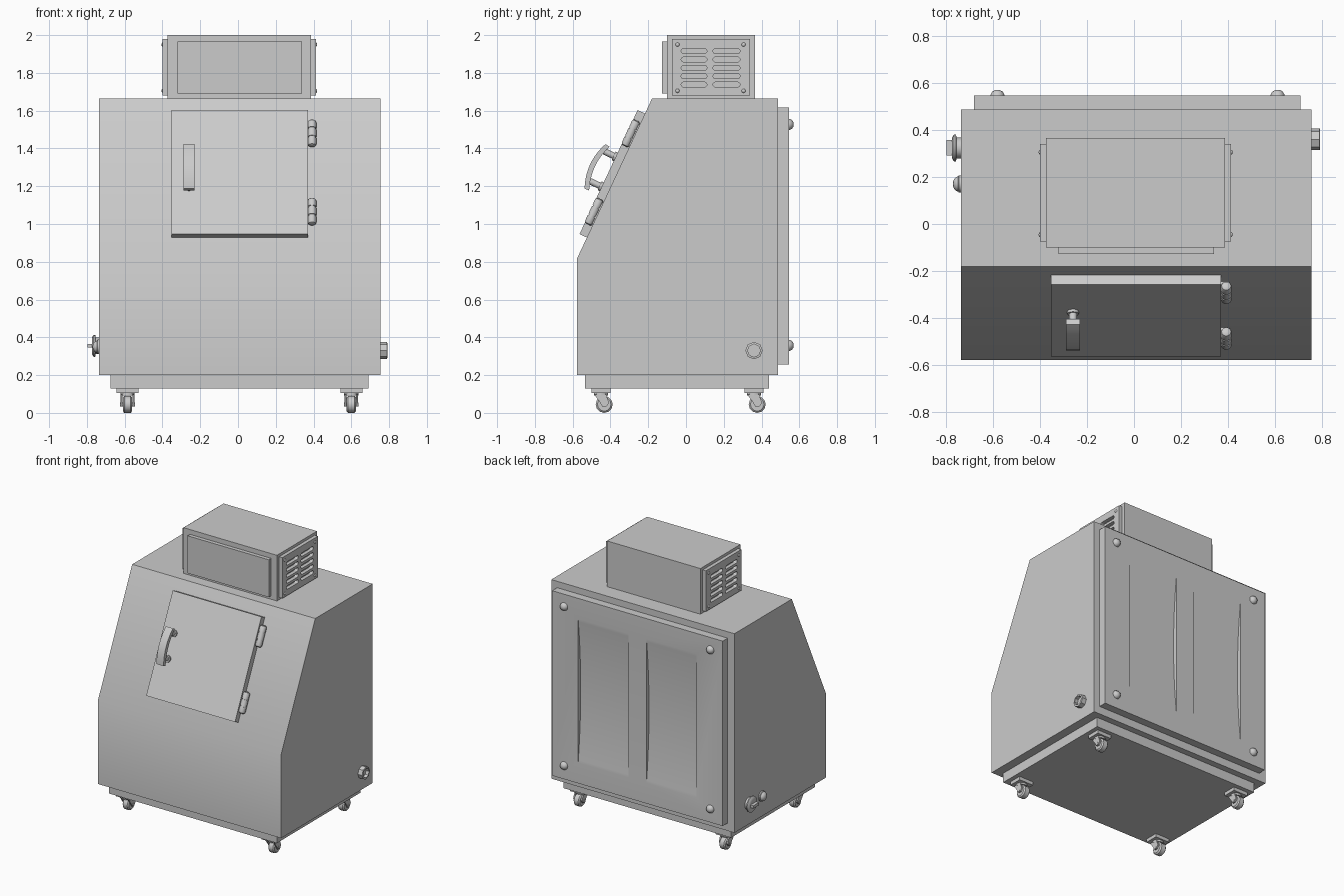
import bpy, bmesh, math
from mathutils import Matrix, Vector

if "Cube" in bpy.data.objects:
    bpy.data.objects.remove(bpy.data.objects["Cube"])


def finish(name, bm, mat=None, smooth=False):
    bmesh.ops.recalc_face_normals(bm, faces=bm.faces)
    me = bpy.data.meshes.new(name)
    bm.to_mesh(me)
    bm.free()
    if mat is not None:
        me.transform(mat)
    ob = bpy.data.objects.new(name, me)
    bpy.context.collection.objects.link(ob)
    if smooth:
        activate(ob)
        bpy.ops.object.shade_smooth_by_angle(angle=math.radians(35))
    return ob


def activate(ob):
    bpy.ops.object.select_all(action='DESELECT')
    ob.select_set(True)
    bpy.context.view_layer.objects.active = ob


def box(name, lo, hi, mat=None):
    bm = bmesh.new()
    lo, hi = Vector(lo), Vector(hi)
    bmesh.ops.create_cube(bm, size=1, matrix=Matrix.Translation((lo + hi) / 2)
                          @ Matrix.Diagonal((*(hi - lo), 1)))
    return finish(name, bm, mat)


def prism(name, profiles, x0, x1, mat=None, smooth=False):
    """Extrude one or more (y, z) outlines along x."""
    bm = bmesh.new()
    for pts in profiles:
        f = bm.faces.new([bm.verts.new((x0, y, z)) for y, z in pts])
        out = bmesh.ops.extrude_face_region(bm, geom=[f])
        vs = [g for g in out['geom'] if isinstance(g, bmesh.types.BMVert)]
        bmesh.ops.translate(bm, verts=vs, vec=(x1 - x0, 0, 0))
    return finish(name, bm, mat, smooth)


def lathe(name, profile, pos, axis, n=16, mat=None):
    """Turn an (r, h) profile about an axis through pos."""
    bm = bmesh.new()
    rot = Vector((0, 0, 1)).rotation_difference(Vector(axis)).to_matrix().to_4x4()
    m = Matrix.Translation(pos) @ rot
    rings = [[bm.verts.new(m @ Vector((r * math.cos(2 * math.pi * i / n),
                                       r * math.sin(2 * math.pi * i / n), h)))
              for i in range(n)] for r, h in profile]
    for a, b in zip(rings, rings[1:]):
        for i in range(n):
            j = (i + 1) % n
            bm.faces.new((a[i], a[j], b[j], b[i]))
    bm.faces.new(rings[0])
    bm.faces.new(rings[-1])
    return finish(name, bm, mat, n > 8)


def cut(ob, cutter):
    cutter.hide_render = True
    mod = ob.modifiers.new("cut", 'BOOLEAN')
    mod.operation, mod.object, mod.solver = 'DIFFERENCE', cutter, 'EXACT'
    activate(ob)
    bpy.ops.object.modifier_apply(modifier=mod.name)
    bpy.data.objects.remove(cutter)


# cabinet body with sloped front, smooth fold between slope and front
prism("cabinet_body", [[(-0.577, 0.2), (-0.577, 0.817), (-0.18, 1.664),
                        (0.487, 1.664), (0.487, 0.2)]], -0.735, 0.755, None, True)
box("base_plinth", (-0.675, -0.534, 0.13), (0.69, 0.44, 0.2))

# rear panel with two shallow curved recesses
panel = box("rear_panel", (-0.68, 0.487, 0.257), (0.708, 0.545, 1.617))
R, half, mid = 4.7, 0.53, 0.937
cy = 0.545 + math.sqrt(R * R - half * half)
amax = math.asin(half / R) * 1.15
arc = [(cy - R * math.cos(a), mid + R * math.sin(a))
       for a in [amax * (i / 12 - 1) for i in range(25)]]
outline = [(0.7, arc[0][1])] + arc + [(0.7, arc[-1][1])]
for x0, x1 in ((0.088, 0.496), (-0.468, -0.06)):
    cut(panel, prism("recess_cutter", [outline], x0, x1))
activate(panel)
bpy.ops.object.shade_smooth_by_angle(angle=math.radians(20))
DOME = [(1, 0), (0.97, 0.25), (0.75, 0.7), (0.4, 0.93), (0.1, 1)]
for x in (-0.58, 0.61):
    for z in (0.357, 1.527):
        lathe("rear_panel_bolt", [(r * 0.03, h * 0.027) for r, h in DOME],
              (x, 0.543, z), (0, 1, 0), 12)

# control box on top
box("control_box", (-0.373, -0.1, 1.664), (0.387, 0.365, 2.0))
box("control_front_panel", (-0.32, -0.128, 1.69), (0.34, -0.1, 1.965))


def slot(y0, y1, z, r=0.013):
    ends = ((y1 - r, -90), (y0 + r, 90))
    return [(y + r * math.cos(math.radians(s + k * 30)), z + r * math.sin(math.radians(s + k * 30)))
            for y, s in ends for k in range(7)]


slots = [slot(y0, y1, 1.738 + 0.0443 * i)
         for i in range(5) for y0, y1 in ((-0.026, 0.111), (0.143, 0.286))]
for face, sgn in ((0.387, 1), (-0.373, -1)):
    xs = sorted((face, face + sgn * 0.026))
    plate = box("vent_plate", (xs[0], -0.074, 1.68), (xs[1], 0.339, 1.98))
    cut(plate, prism("slot_cutter", slots, xs[0] - 0.02, xs[1] + 0.02))
    for y in (-0.045, 0.305):
        for z in (1.705, 1.95):
            lathe("vent_screw", [(r * 0.011, h * 0.007) for r, h in DOME],
                  (face + sgn * 0.025, y, z), (sgn, 0, 0), 10)

# door parts live in the slope's frame: y runs up the slope, z points outward
S = Matrix.Translation((0, -0.577, 0.817)) @ Matrix.Rotation(math.atan2(0.847, 0.397), 4, 'X')
box("door", (-0.352, 0.123, 0), (0.37, 0.848, 0.043), S)
bow = [(-1 + i / 5) for i in range(11)]
grip = [(0.482 + 0.13 * t, 0.149 - 0.028 * t * t) for t in bow]
grip += [(0.482 + 0.128 * t, 0.121 - 0.026 * t * t) for t in reversed(bow)]
prism("door_handle_grip", [grip], -0.288, -0.23, S, True)
for s in (0.4, 0.575):
    lathe("door_handle_post", [(0.025, 0.04), (0.025, 0.055), (0.017, 0.055), (0.017, 0.118)],
          (-0.259, s, 0), (0, 0, 1), 12, S)
for s in (0.263, 0.721):
    # hinge barrel: three knuckles with grooves and rounded ends
    prof = [(0.012, -0.075), (0.02, -0.07)]
    for g in (-0.025, 0.025):
        prof += [(0.023, -0.062 if g < 0 else g - 0.046), (0.023, g - 0.004),
                 (0.019, g - 0.004), (0.019, g + 0.004)]
    prof += [(0.023, 0.029), (0.023, 0.062), (0.02, 0.07), (0.012, 0.075)]
    lathe("hinge_barrel", prof, (0.392, s, 0.024), (0, 1, 0), 14, S)
    box("hinge_leaf", (0.37, s - 0.062, 0), (0.405, s + 0.062, 0.024), S)

# casters
for x in (-0.585, 0.6):
    for y in (-0.45, 0.36):
        box("caster_plate", (x - 0.058, y - 0.049, 0.105), (x + 0.058, y + 0.049, 0.132))
        lathe("caster_swivel", [(0.038, 0.092), (0.038, 0.106)], (x, y, 0), (0, 0, 1), 14)
        w = y + 0.017
        for d in (-0.031, 0.031):
            prism("caster_fork", [[(y - 0.036, 0.098), (y + 0.026, 0.098), (w + 0.026, 0.055),
                                   (w + 0.012, 0.033), (w - 0.01, 0.033), (w - 0.022, 0.055)]],
                  x + d - 0.005, x + d + 0.005)
        lathe("caster_wheel", [(0.036, -0.025), (0.045, -0.017), (0.045, 0.017), (0.036, 0.025)],
              (x, w, 0.045), (1, 0, 0), 12)
        lathe("caster_axle", [(0.011, -0.039), (0.011, 0.039)], (x, w, 0.045), (1, 0, 0), 10)

# right side: hollow drain nut
lathe("drain_nut", [(0.046, 0), (0.046, 0.035), (0.034, 0.037), (0.034, 0.012)],
      (0.754, 0.36, 0.33), (1, 0, 0), 8)

# left side: large turn knob and small domed plug
lathe("side_knob", [(0.044, 0), (0.044, 0.02), (0.058, 0.022), (0.058, 0.03),
                    (0.048, 0.037), (0.036, 0.04)], (-0.734, 0.323, 0.355), (-1, 0, 0), 16)
box("side_knob_grip", (-0.797, 0.29, 0.345), (-0.765, 0.356, 0.365))
lathe("side_plug", [(0.038, 0), (0.038, 0.01), (0.033, 0.013), (0.03, 0.022),
                    (0.018, 0.032), (0.006, 0.035)], (-0.734, 0.17, 0.35), (-1, 0, 0), 14)
